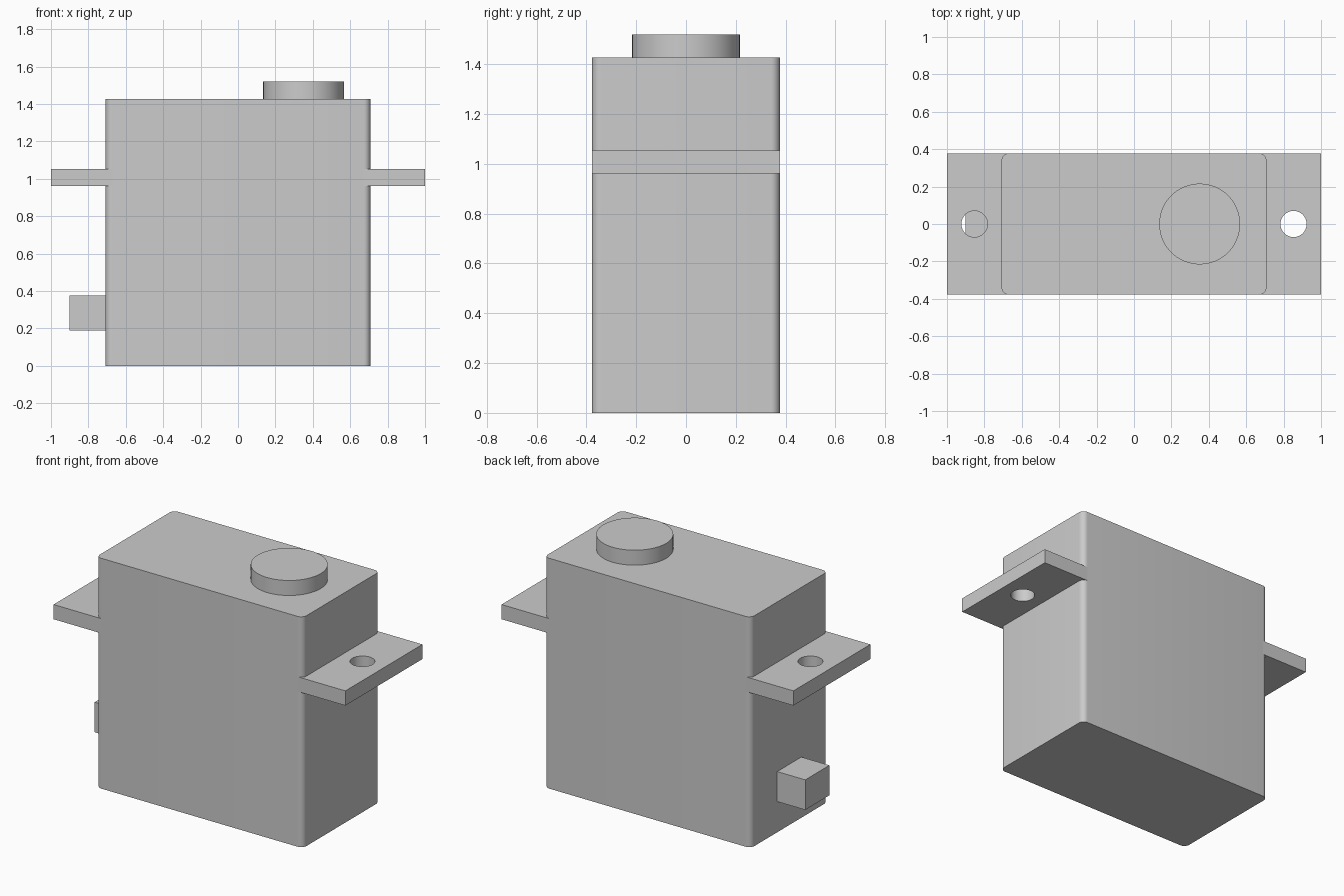
import bpy
import bmesh
from math import radians

cube = bpy.data.objects.get("Cube")
if cube:
    bpy.data.objects.remove(cube, do_unlink=True)

# One plain grey for the whole casing
GREY = (0.6, 0.6, 0.6, 1)
grey = bpy.data.materials.new("plain_grey")
grey.use_nodes = True
grey.diffuse_color = GREY
grey.node_tree.nodes["Principled BSDF"].inputs["Base Color"].default_value = GREY


def finish(obj, name):
    obj.name = obj.data.name = name
    obj.data.materials.append(grey)
    return obj


def box(name, low, high):
    centre = [(a + b) / 2 for a, b in zip(low, high)]
    bpy.ops.mesh.primitive_cube_add(size=1, location=centre)
    obj = bpy.context.object
    obj.scale = [b - a for a, b in zip(low, high)]
    bpy.ops.object.transform_apply(location=True, rotation=False, scale=True)
    return finish(obj, name)


def cylinder(name, x, radius, bottom, top):
    bpy.ops.mesh.primitive_cylinder_add(
        vertices=64, radius=radius, depth=top - bottom,
        location=(x, 0, (bottom + top) / 2))
    return finish(bpy.context.object, name)


def smooth(obj):
    bpy.ops.object.select_all(action="DESELECT")
    obj.select_set(True)
    bpy.context.view_layer.objects.active = obj
    bpy.ops.object.shade_smooth_by_angle(angle=radians(30))


HALF_X, HALF_Y, HEIGHT, ROUND = 0.708, 0.377, 1.427, 0.036

# Main case with rounded upright edges
case = box("case", (-HALF_X, -HALF_Y, 0), (HALF_X, HALF_Y, HEIGHT))
bm = bmesh.new()
bm.from_mesh(case.data)
upright = [e for e in bm.edges
           if abs(e.verts[0].co.z - e.verts[1].co.z) > HEIGHT / 2]
bmesh.ops.bevel(bm, geom=upright, offset=ROUND, segments=8,
                profile=0.5, affect="EDGES")
bm.to_mesh(case.data)
bm.free()
smooth(case)

# Mounting tabs with a screw hole at each end
for side, label in ((1, "left"), (-1, "right")):
    inner, outer = side * (HALF_X - ROUND), side * 1.0
    tab = box(label + "_mounting_tab",
              (min(inner, outer), -HALF_Y, 0.962),
              (max(inner, outer), HALF_Y, 1.053))
    cutter = cylinder(label + "_hole_cutter", side * 0.853, 0.07, 0.8, 1.2)
    cutter.hide_render = True
    cutter.hide_set(True)
    hole = tab.modifiers.new("screw_hole", "BOOLEAN")
    hole.operation = "DIFFERENCE"
    hole.solver = "EXACT"
    hole.object = cutter
    bpy.context.view_layer.objects.active = tab
    bpy.ops.object.modifier_apply(modifier=hole.name)
    bpy.data.objects.remove(cutter, do_unlink=True)
    smooth(tab)

# Round output boss on top
smooth(cylinder("output_boss", 0.351, 0.216, HEIGHT, 1.52))

# Cable outlet low on the right end
box("cable_outlet", (-0.9, -0.118, 0.19), (-HALF_X, 0.118, 0.376))
